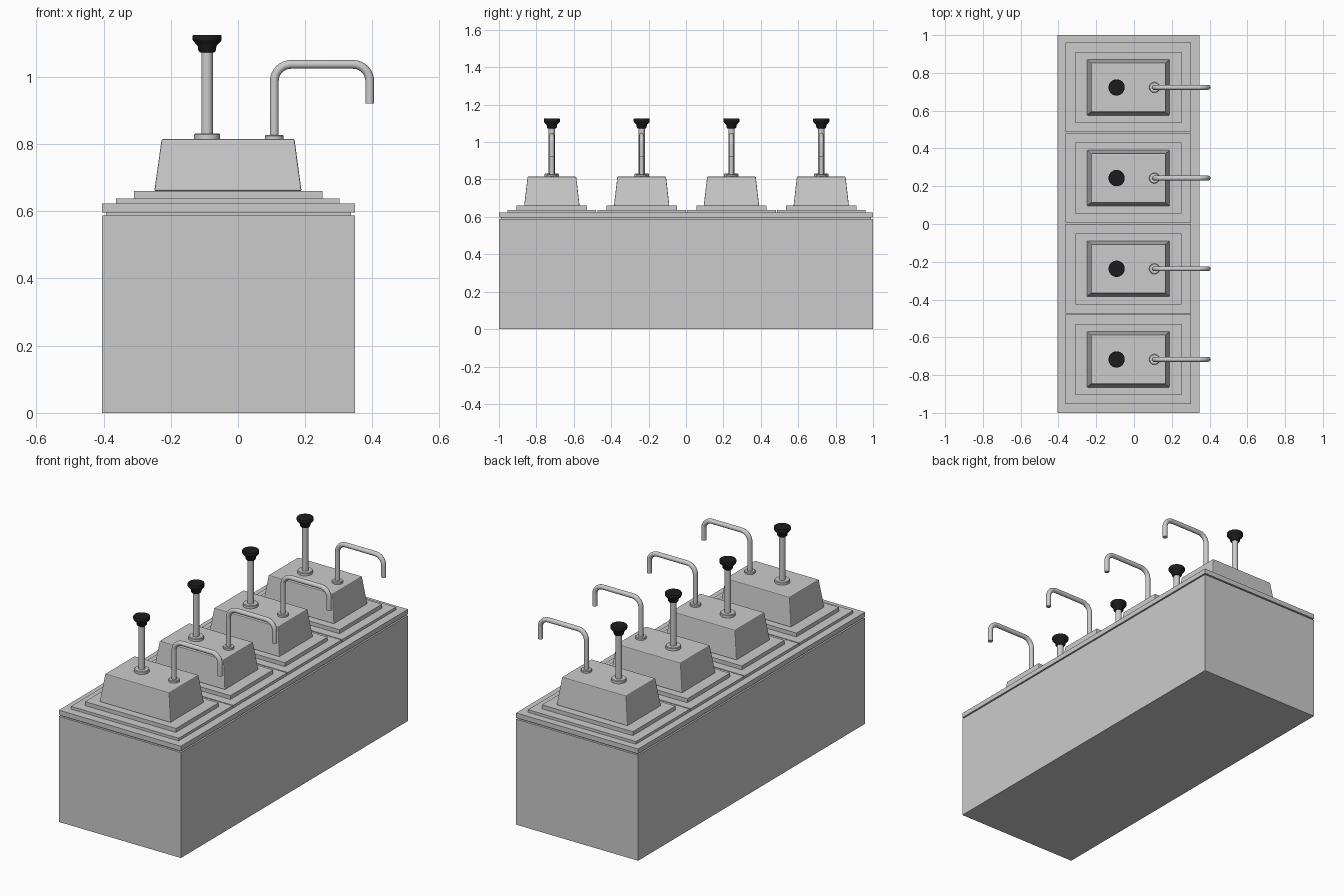
import bpy, bmesh, math
from mathutils import Vector

if "Cube" in bpy.data.objects:
    bpy.data.objects.remove(bpy.data.objects["Cube"])

black = bpy.data.materials.new("black_plastic")
black.diffuse_color = (0.012, 0.012, 0.014, 1)
black.use_nodes = True
black.node_tree.nodes["Principled BSDF"].inputs["Base Color"].default_value = black.diffuse_color


def finish(bm, name, mat=None, smooth=False):
    bmesh.ops.recalc_face_normals(bm, faces=bm.faces)
    me = bpy.data.meshes.new(name)
    bm.to_mesh(me)
    bm.free()
    ob = bpy.data.objects.new(name, me)
    bpy.context.collection.objects.link(ob)
    if mat:
        me.materials.append(mat)
    if smooth:
        bpy.ops.object.select_all(action='DESELECT')
        bpy.context.view_layer.objects.active = ob
        ob.select_set(True)
        bpy.ops.object.shade_smooth_by_angle(angle=math.radians(35))
    return ob


def bridge(bm, rings):
    """Skin a list of point rings and cap both ends."""
    vs = [[bm.verts.new(p) for p in r] for r in rings]
    n = len(vs[0])
    for a, b in zip(vs, vs[1:]):
        for i in range(n):
            j = (i + 1) % n
            bm.faces.new((a[i], a[j], b[j], b[i]))
    bm.faces.new(vs[0])
    bm.faces.new(vs[-1])


def rect(x0, x1, y0, y1, z):
    return [(x0, y0, z), (x1, y0, z), (x1, y1, z), (x0, y1, z)]


def block(name, levels):
    """Stack of rectangles, each (x0, x1, y0, y1, z)."""
    bm = bmesh.new()
    bridge(bm, [rect(*l) for l in levels])
    return finish(bm, name)


def lathe(name, x, y, profile, mat=None, n=32):
    bm = bmesh.new()
    bridge(bm, [[(x + r * math.cos(2 * math.pi * i / n),
                  y + r * math.sin(2 * math.pi * i / n), z) for i in range(n)]
                for r, z in profile])
    return finish(bm, name, mat, True)


def spout(name, y, x0, x1, z0, top, z1, bend=0.05, r=0.013, n=16):
    """Round pipe: up, over and down with two quarter bends in the XZ plane."""
    path = [(x0, z0, 0.0)]
    for cx, start in ((x0 + bend, math.pi), (x1 - bend, math.pi / 2)):
        for k in range(9):
            a = start - k * math.pi / 16
            path.append((cx + bend * math.cos(a), top - bend + bend * math.sin(a), math.pi - a))
    path.append((x1, z1, math.pi))
    bm = bmesh.new()
    rings = []
    for px, pz, a in path:
        side = Vector((-math.cos(a), 0, math.sin(a)))
        rings.append([Vector((px, y, pz)) + side * r * math.cos(t) + Vector((0, r * math.sin(t), 0))
                      for t in (2 * math.pi * i / n for i in range(n))])
    bridge(bm, rings)
    return finish(bm, name, None, True)


# Counter cabinet with a recessed shadow line under the lid
X0, X1, G = -0.405, 0.348, 0.012
outer, inner = (X0, X1, -1, 1), (X0 + G, X1 - G, -1 + G, 1 - G)
block("cabinet", [outer + (0,), outer + (0.588,), inner + (0.588,), inner + (0.596,),
                  outer + (0.596,), outer + (0.623,)])

# Four pump stations
for i in range(4):
    y = 0.003 + (i - 1.5) * 0.48
    s = f"_{i + 1}"
    block("flange" + s, [(-0.363, 0.302, y - 0.237, y + 0.237, z) for z in (0.623, 0.638)])
    block("step_plate" + s, [(-0.31, 0.251, y - 0.188, y + 0.188, z) for z in (0.638, 0.66)])

    # Tapered housing with softened edges
    h = block("housing" + s, [(-0.249, 0.189, y - 0.148, y + 0.148, 0.66),
                              (-0.227, 0.168, y - 0.13, y + 0.13, 0.815)])
    b = h.modifiers.new("soft_edges", 'BEVEL')
    b.width, b.segments = 0.004, 2

    # Plunger
    lathe("plunger_collar" + s, -0.092, y, [(0.039, 0.813), (0.039, 0.828), (0.036, 0.831)])
    lathe("plunger_rod" + s, -0.092, y, [(0.017, 0.82), (0.017, 1.08)])
    lathe("plunger_knob" + s, -0.092, y,
          [(0.022, 1.073), (0.026, 1.078), (0.028, 1.092), (0.041, 1.106),
           (0.043, 1.11), (0.043, 1.122), (0.041, 1.125)], black)

    # Dispensing spout
    lathe("spout_collar" + s, 0.108, y, [(0.028, 0.813), (0.028, 0.824), (0.025, 0.827)])
    spout("spout" + s, y, 0.108, 0.392, 0.82, 1.037, 0.921)
